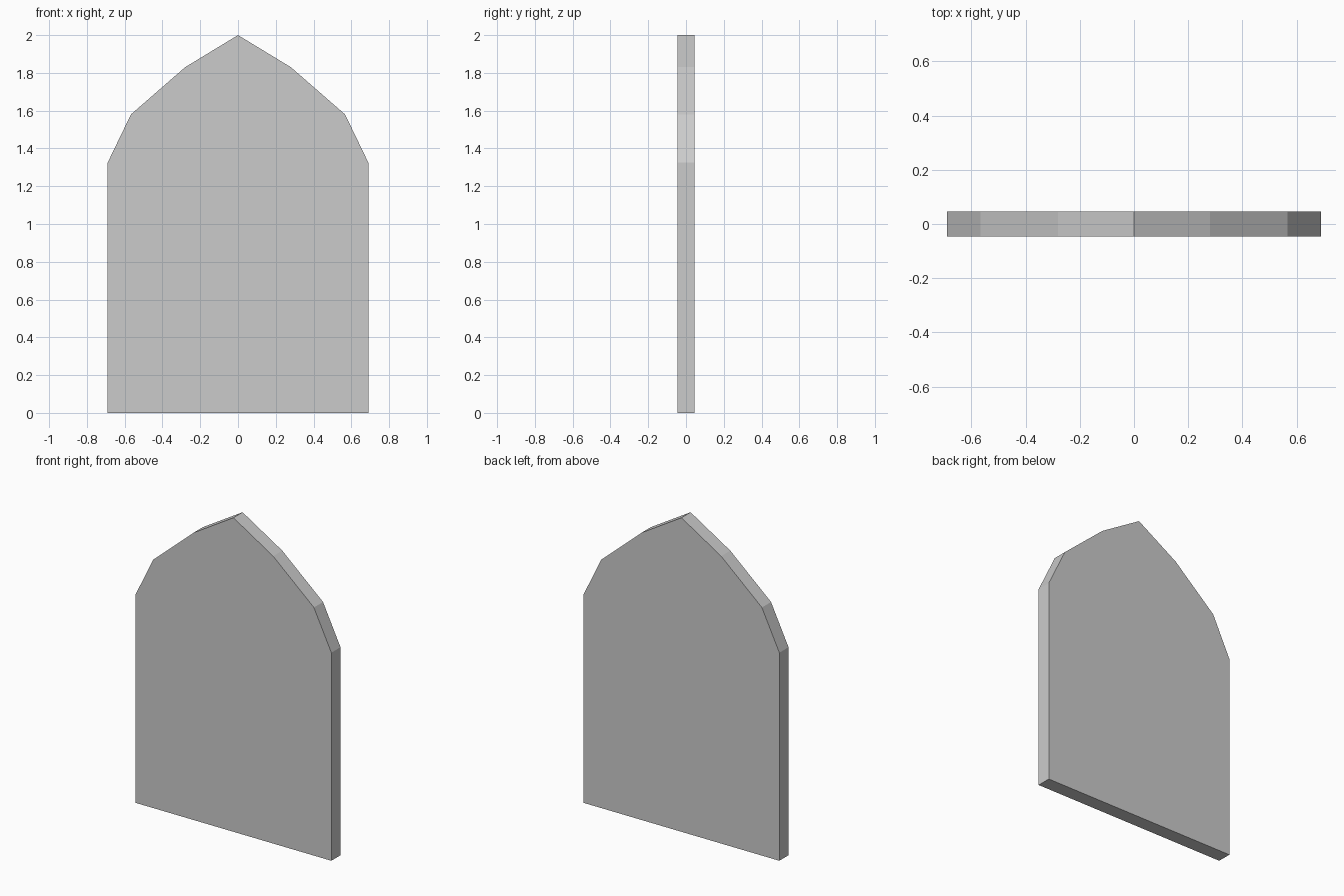
import bpy, bmesh

if "Cube" in bpy.data.objects:
    bpy.data.objects.remove(bpy.data.objects["Cube"])

HALF_DEPTH = 0.046

# Right half of the pointed-arch outline, bottom to apex (x, z)
half = [(0.69, 0.0), (0.69, 1.325), (0.567, 1.58), (0.28, 1.83)]
outline = half + [(0.0, 2.0)] + [(-x, z) for x, z in reversed(half)]

# Arched panel: outline face extruded through its thickness
bm = bmesh.new()
face = bm.faces.new([bm.verts.new((x, -HALF_DEPTH, z)) for x, z in outline])
result = bmesh.ops.extrude_face_region(bm, geom=[face], use_keep_orig=True)
back = [g for g in result["geom"] if isinstance(g, bmesh.types.BMVert)]
bmesh.ops.translate(bm, verts=back, vec=(0, 2 * HALF_DEPTH, 0))
bmesh.ops.recalc_face_normals(bm, faces=bm.faces[:])

mesh = bpy.data.meshes.new("arched_panel")
bm.to_mesh(mesh)
bm.free()
panel = bpy.data.objects.new("arched_panel", mesh)
bpy.context.collection.objects.link(panel)
